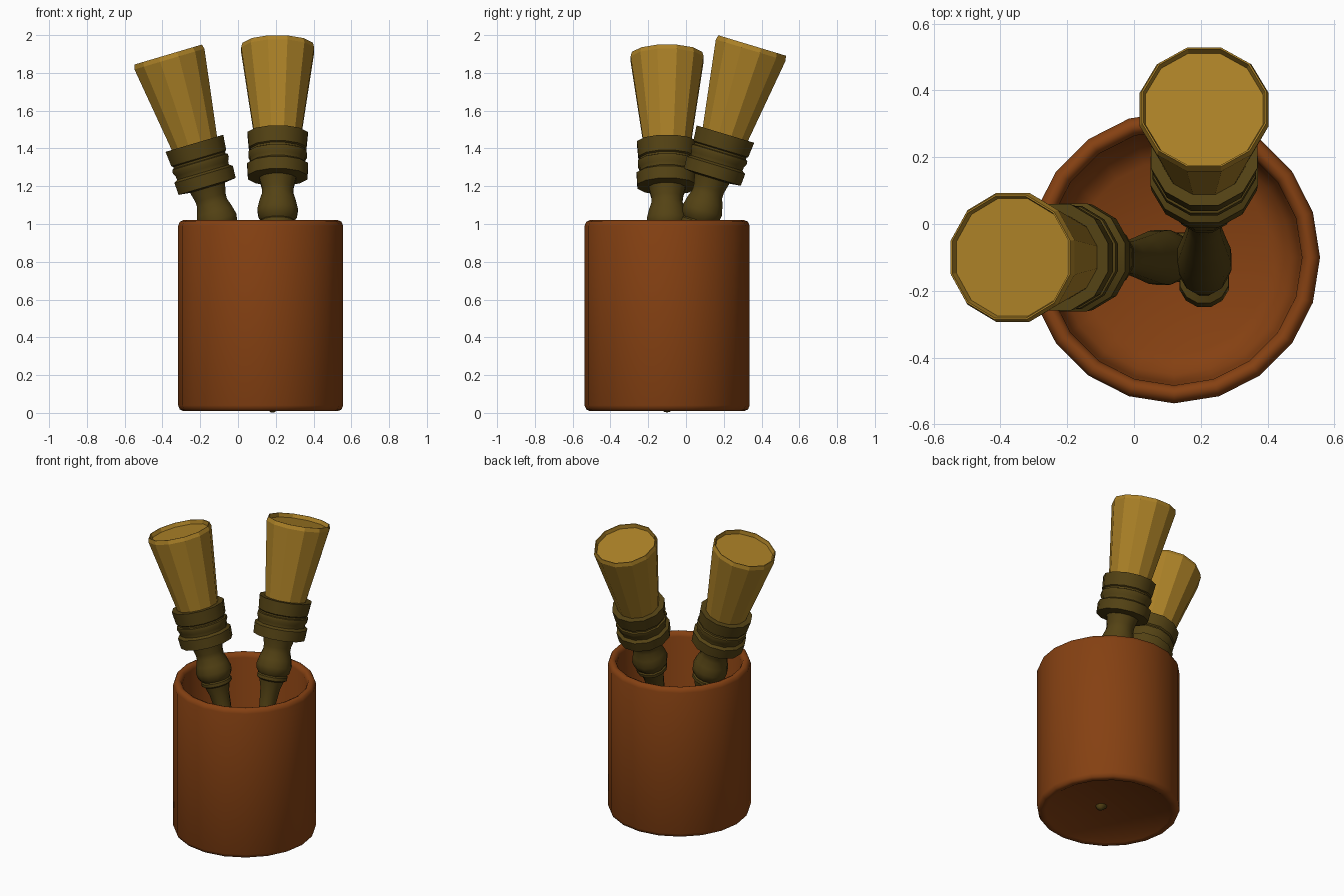
import bpy, bmesh, math
from mathutils import Matrix

if "Cube" in bpy.data.objects:
    bpy.data.objects.remove(bpy.data.objects["Cube"])


def material(name, rgb):
    m = bpy.data.materials.new(name)
    m.diffuse_color = (*rgb, 1)
    m.use_nodes = True
    m.node_tree.nodes["Principled BSDF"].inputs["Base Color"].default_value = m.diffuse_color
    return m


TERRACOTTA = material("terracotta", (0.235, 0.052, 0.006))
WOOD = material("dark_wood", (0.088, 0.055, 0.007))
BRISTLE = material("golden_bristle", (0.41, 0.22, 0.02))


def lathe(name, profile, sides, mat, matrix, offset=0.0, smooth=None):
    """Revolve (radius, height) points about z; radius 0 closes to a point."""
    bm = bmesh.new()
    rings = []
    for r, z in profile:
        if r == 0:
            rings.append([bm.verts.new((0, 0, z))])
        else:
            rings.append([bm.verts.new((r * math.cos(offset + math.tau * i / sides),
                                        r * math.sin(offset + math.tau * i / sides), z))
                          for i in range(sides)])
    for a, b in zip(rings, rings[1:]):
        for i in range(sides):
            j = (i + 1) % sides
            if len(a) == 1:
                bm.faces.new((a[0], b[j], b[i]))
            elif len(b) == 1:
                bm.faces.new((a[i], a[j], b[0]))
            else:
                bm.faces.new((a[i], a[j], b[j], b[i]))
    bmesh.ops.recalc_face_normals(bm, faces=bm.faces[:])
    me = bpy.data.meshes.new(name)
    bm.to_mesh(me)
    bm.free()
    me.materials.append(mat)
    ob = bpy.data.objects.new(name, me)
    bpy.context.collection.objects.link(ob)
    ob.matrix_world = matrix
    if smooth:
        bpy.ops.object.select_all(action='DESELECT')
        ob.select_set(True)
        bpy.context.view_layer.objects.active = ob
        bpy.ops.object.shade_smooth_by_angle(angle=math.radians(smooth))
    return ob


# Cup: rounded foot and rim, recessed underside, filleted inside
lathe("cup", [(0, 0.03), (0.36, 0.03), (0.385, 0.015), (0.41, 0.01), (0.428, 0.018), (0.437, 0.04),
              (0.437, 0.99), (0.428, 1.012), (0.41, 1.02), (0.392, 1.012), (0.383, 0.99),
              (0.375, 0.16), (0.35, 0.10), (0.29, 0.065), (0, 0.06)],
      20, TERRACOTTA, Matrix.Translation((0.12, -0.10, 0)), smooth=50)

# Brush profiles: (radius, distance below the brush top)
handle = [(0, 0.56), (0.13, 0.56), (0.13, 0.49), (0.165, 0.49), (0.157, 0.572), (0.148, 0.578),
          (0.148, 0.588), (0.158, 0.592), (0.16, 0.61), (0.15, 0.63), (0.148, 0.65), (0.167, 0.662),
          (0.163, 0.728), (0.10, 0.735), (0.086, 0.79), (0.085, 0.82), (0.10, 0.865), (0.111, 0.91),
          (0.105, 0.945), (0.088, 0.968), (0.095, 0.975), (0.095, 0.995), (0.078, 1.005),
          (0.062, 1.06), (0.05, 1.17), (0.05, 1.25), (0.064, 1.38), (0.082, 1.53), (0.085, 1.61),
          (0.075, 1.70), (0.055, 1.775), (0.075, 1.79), (0.077, 1.825), (0.058, 1.85),
          (0.05, 1.90), (0.036, 1.945), (0.018, 1.97), (0, 1.976)]
bristles = [(0, 0.025), (0.182, 0.025), (0.188, 0.0), (0.193, 0.0), (0.2, 0.025),
            (0.128, 0.5), (0.125, 0.55), (0, 0.55)]


def brush(label, top, tilt):
    m = Matrix.Translation(top) @ tilt
    for part, prof, mat, smooth in (("handle", handle, WOOD, 40), ("bristles", bristles, BRISTLE, None)):
        lathe(f"{label}_{part}", [(r, -t) for r, t in prof], 12, mat, m,
              offset=math.pi / 12, smooth=smooth)


# Two brushes leaning out over the rim
brush("left_brush", (-0.37, -0.10, 1.897), Matrix.Rotation(math.radians(-16.5), 4, 'Y'))
brush("back_brush", (0.21, 0.35, 1.945), Matrix.Rotation(math.radians(-16.8), 4, 'X'))
